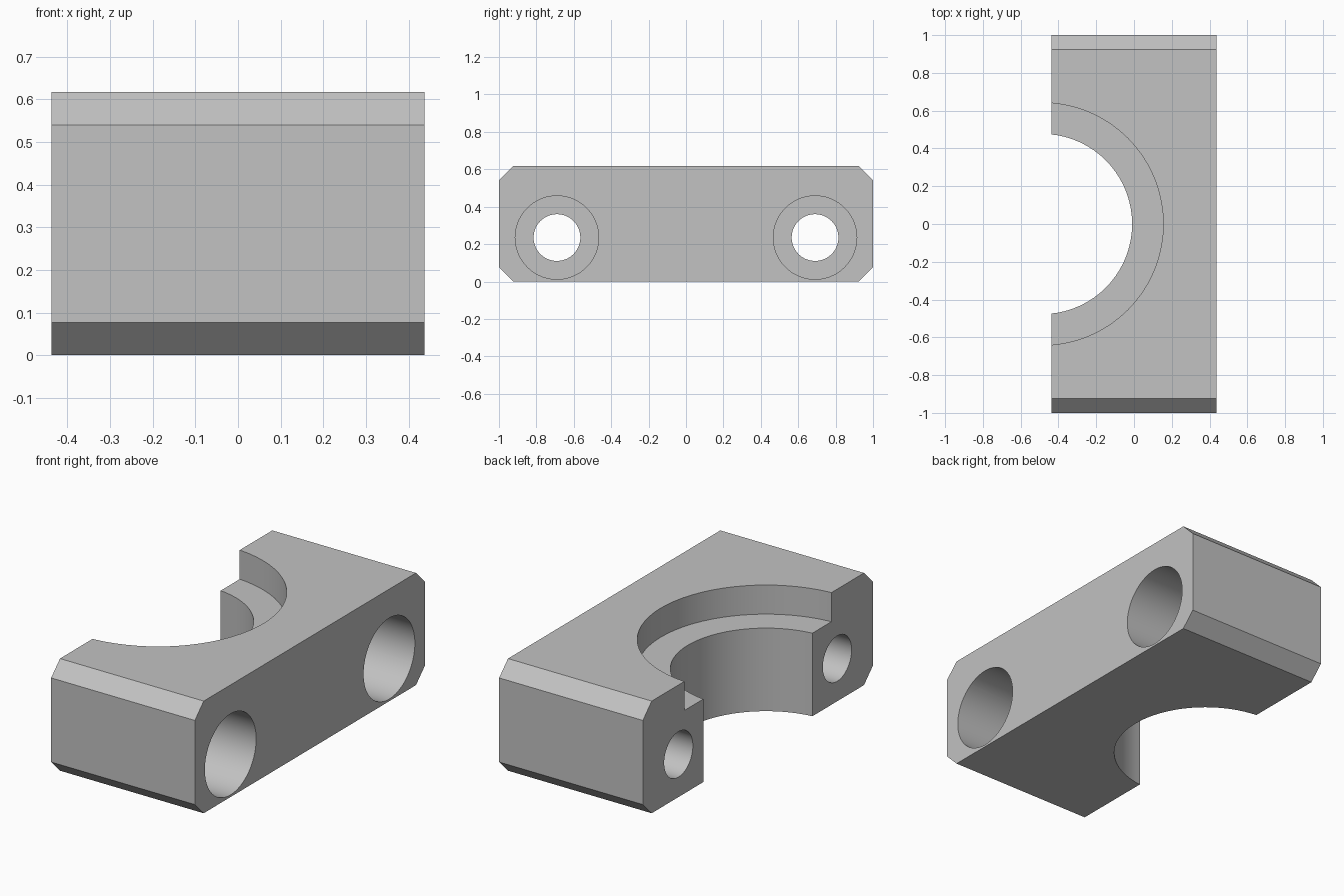
import bpy
import bmesh
import math
from mathutils import Matrix

HALF_X, HALF_Y, HEIGHT, CHAMFER = 0.4375, 1.0, 0.617, 0.077
BORE_X = -0.487          # axis of the half-round seat
BOLT_Y, BOLT_Z = 0.69, 0.235

old = bpy.data.objects.get("Cube")
if old:
    bpy.data.objects.remove(old, do_unlink=True)

grey = bpy.data.materials.new("plain grey")
grey.use_nodes = True
colour = (0.54, 0.54, 0.54, 1)
grey.diffuse_color = colour
grey.node_tree.nodes["Principled BSDF"].inputs["Base Color"].default_value = colour


def make_object(name, bm):
    bmesh.ops.recalc_face_normals(bm, faces=bm.faces)
    mesh = bpy.data.meshes.new(name)
    bm.to_mesh(mesh)
    bm.free()
    obj = bpy.data.objects.new(name, mesh)
    bpy.context.collection.objects.link(obj)
    mesh.materials.append(grey)
    return obj


def cylinder(name, radius, start, end, axis, a, b):
    """Cylinder along x at (y, z) = (a, b), or along z at (x, y) = (a, b)."""
    bm = bmesh.new()
    mid = (start + end) / 2
    if axis == "X":
        place = Matrix.Translation((mid, a, b)) @ Matrix.Rotation(math.pi / 2, 4, "Y")
    else:
        place = Matrix.Translation((a, b, mid))
    bmesh.ops.create_cone(bm, cap_ends=True, segments=72, radius1=radius,
                          radius2=radius, depth=end - start, matrix=place)
    obj = make_object(name, bm)
    obj.hide_render = True
    return obj


# Block: chamfered end profile extruded across the width
bm = bmesh.new()
y, c, h = HALF_Y, CHAMFER, HEIGHT
profile = [(-y + c, 0), (y - c, 0), (y, c), (y, h - c),
           (y - c, h), (-y + c, h), (-y, h - c), (-y, c)]
face = bm.faces.new([bm.verts.new((-HALF_X, py, pz)) for py, pz in profile])
side = bmesh.ops.extrude_face_region(bm, geom=[face])
verts = [v for v in side["geom"] if isinstance(v, bmesh.types.BMVert)]
bmesh.ops.translate(bm, verts=verts, vec=(2 * HALF_X, 0, 0))
block = make_object("clamp_block", bm)

# Half-round seat with a wider step at the top
cutters = [
    cylinder("seat_bore_cutter", 0.477, -0.2, 0.9, "Z", BORE_X, 0),
    cylinder("seat_step_cutter", 0.642, HEIGHT - 0.16, 0.9, "Z", BORE_X, 0),
]
# Bolt holes with deep counterbores on the flat side
for sign, name in ((-1, "front"), (1, "back")):
    cutters.append(cylinder(name + "_bolt_hole_cutter", 0.125, -0.7, 0.7, "X",
                            sign * BOLT_Y, BOLT_Z))
    cutters.append(cylinder(name + "_counterbore_cutter", 0.223, 0.0, 0.7, "X",
                            sign * BOLT_Y, BOLT_Z))

bpy.ops.object.select_all(action="DESELECT")
block.select_set(True)
bpy.context.view_layer.objects.active = block
for cutter in cutters:
    mod = block.modifiers.new(cutter.name, "BOOLEAN")
    mod.operation = "DIFFERENCE"
    mod.solver = "EXACT"
    mod.object = cutter
    bpy.ops.object.modifier_apply(modifier=mod.name)
for cutter in cutters:
    bpy.data.objects.remove(cutter, do_unlink=True)

bpy.ops.object.shade_smooth_by_angle(angle=math.radians(30))
